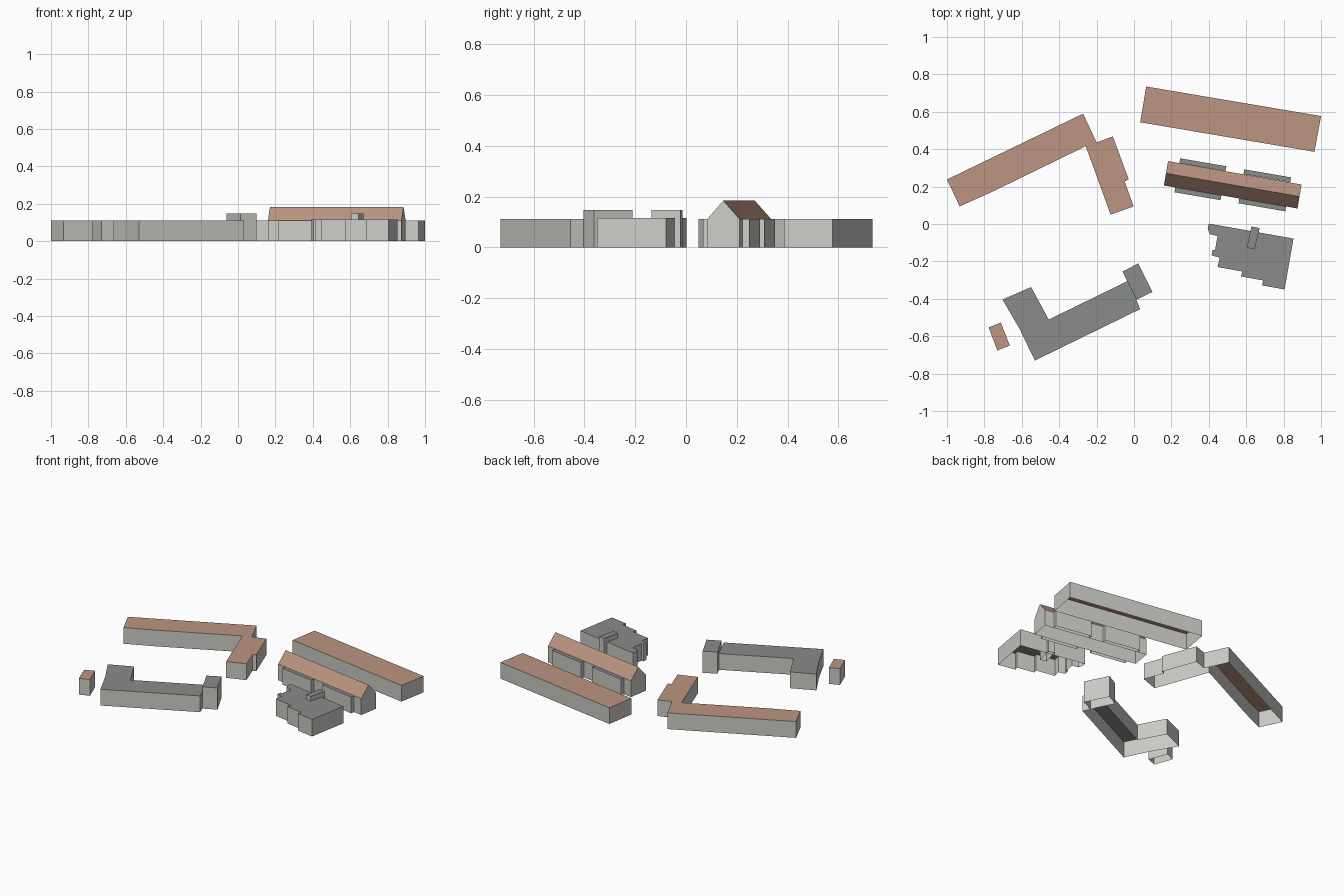
import bpy
from mathutils import Vector

if "Cube" in bpy.data.objects:
    bpy.data.objects.remove(bpy.data.objects["Cube"])


def material(name, rgb):
    m = bpy.data.materials.new(name)
    m.diffuse_color = (*rgb, 1)
    m.use_nodes = True
    m.node_tree.nodes["Principled BSDF"].inputs["Base Color"].default_value = m.diffuse_color
    return m


BROWN = material("brown_roof", (0.50, 0.30, 0.225))
SLATE = material("slate_roof", (0.25, 0.265, 0.245))
WALL = material("wall_plaster", (0.60, 0.60, 0.57))


def mesh_object(name, verts, faces, mat):
    me = bpy.data.meshes.new(name)
    me.from_pydata(verts, [], faces)
    me.materials.append(mat)
    ob = bpy.data.objects.new(name, me)
    bpy.context.collection.objects.link(ob)
    return ob


def ccw(pts):
    area = sum(a[0] * b[1] - b[0] * a[1] for a, b in zip(pts, pts[1:] + pts[:1]))
    return pts if area > 0 else pts[::-1]


def walls(name, pts, h):
    n = len(pts)
    verts = [(x, y, 0) for x, y in pts] + [(x, y, h) for x, y in pts]
    faces = [(i, (i + 1) % n, n + (i + 1) % n, n + i) for i in range(n)]
    mesh_object(name + "_walls", verts, faces, WALL)


def flat_building(name, pts, h, mat):
    """Walls open at the bottom, closed by a flat roof."""
    pts = ccw(pts)
    walls(name, pts, h)
    mesh_object(name + "_roof", [(x, y, h) for x, y in pts], [tuple(range(len(pts)))], mat)


H = 0.111

# Long hall at the back
flat_building("back_hall", [(0.065, 0.735), (1.0, 0.577), (0.965, 0.386), (0.033, 0.544)], H, BROWN)

# Angled house on the left with its wing
flat_building("angled_house", [
    (-1.0, 0.238), (-0.272, 0.59), (-0.2, 0.436), (-0.113, 0.468), (-0.028, 0.238),
    (-0.05, 0.228), (-0.002, 0.094), (-0.125, 0.05), (-0.258, 0.416),
    (-0.75, 0.176), (-0.932, 0.094)], H, BROWN)

# Front L-shaped block with a taller end block
flat_building("front_block", [
    (-0.703, -0.404), (-0.55, -0.337), (-0.456, -0.511), (-0.03, -0.303),
    (0.033, -0.455), (-0.53, -0.73), (-0.61, -0.564)], H, SLATE)
flat_building("end_block", [(-0.061, -0.254), (0.022, -0.211), (0.099, -0.363), (0.014, -0.404)],
              0.148, SLATE)

# Small shed
flat_building("shed", [(-0.777, -0.553), (-0.712, -0.527), (-0.664, -0.65), (-0.731, -0.676)], H, BROWN)

# Stepped building with a narrow raised shaft
flat_building("stepped_building", [
    (0.40, 0.002), (0.853, -0.078), (0.805, -0.35), (0.684, -0.328), (0.692, -0.302),
    (0.571, -0.28), (0.579, -0.254), (0.447, -0.23), (0.458, -0.18), (0.415, -0.168),
    (0.42, -0.138), (0.433, -0.14), (0.447, -0.064), (0.404, -0.054), (0.394, -0.024)], 0.116, SLATE)
flat_building("roof_shaft", [(0.628, -0.013), (0.672, -0.022), (0.645, -0.136), (0.603, -0.126)],
              0.148, SLATE)

# Gabled house: walls, gable ends and two roof slopes
A, B, C, D = [Vector(p) for p in [(0.16, 0.206), (0.874, 0.083), (0.896, 0.211), (0.182, 0.336)]]
walls("gabled_house", [tuple(p) for p in (A, B, C, D)], H)
west, east = (A + D) / 2, (B + C) / 2
v = [(p.x, p.y, H) for p in (A, B, C, D)] + [(p.x, p.y, 0.184) for p in (west, east)]
mesh_object("gable_ends", v, [(1, 2, 5), (3, 0, 4)], WALL)
mesh_object("gabled_roof", v, [(0, 1, 5, 4), (2, 3, 4, 5)], BROWN)

# Shallow bays along both long sides of the gabled house
along, out = (B - A), (D - A).normalized()
for side, base, sign in (("rear", D, 1), ("front", A, -1)):
    for k, (s, e) in enumerate(((0.085, 0.43), (0.565, 0.915))):
        p, q = base + along * s, base + along * e
        o = out * 0.026 * sign
        flat_building(f"{side}_bay_{k + 1}", [tuple(c) for c in (p, q, q + o, p + o)], H, SLATE)
